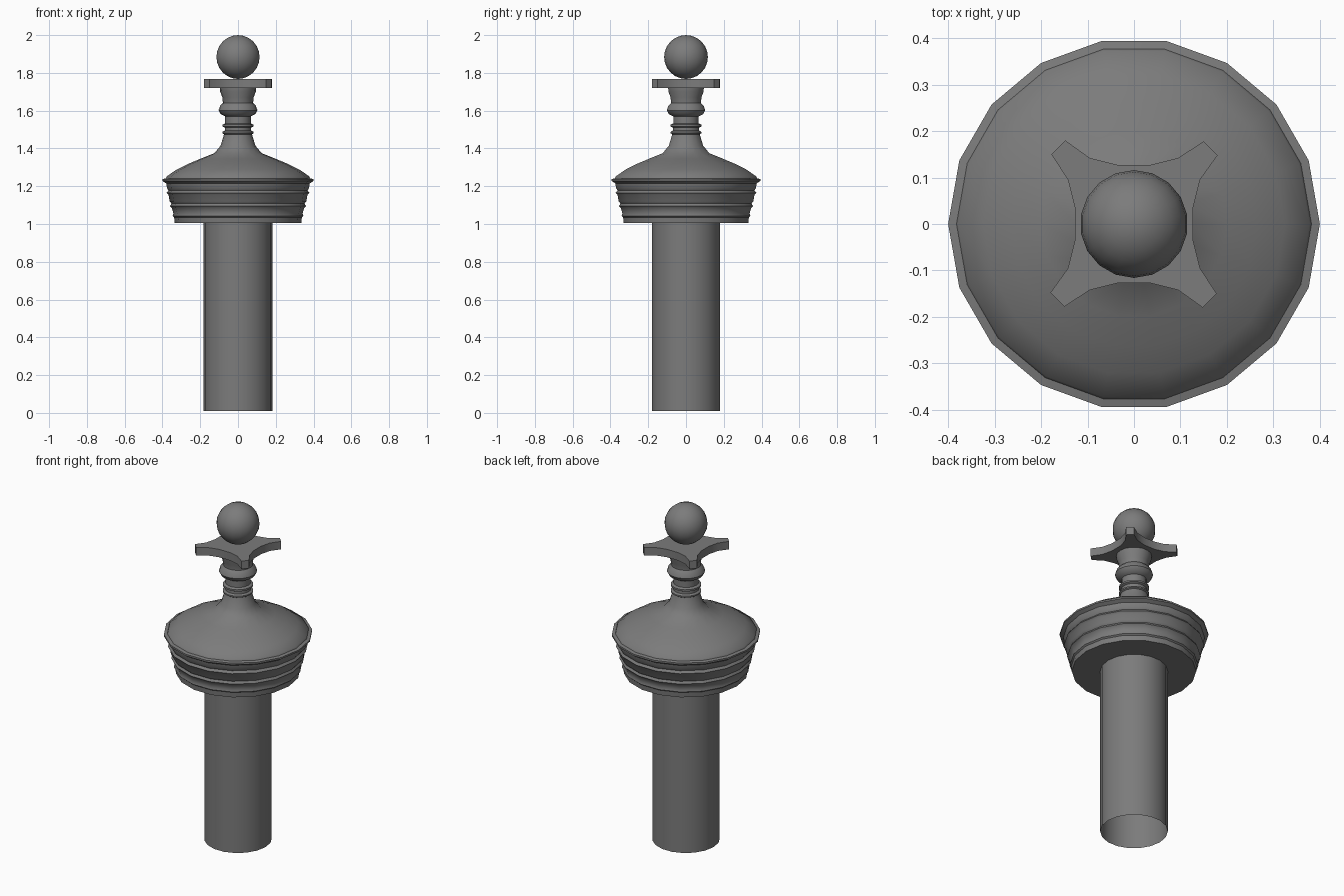
import bpy
import bmesh
import math

cube = bpy.data.objects.get("Cube")
if cube:
    bpy.data.objects.remove(cube, do_unlink=True)

SIDES = 18

stone = bpy.data.materials.new("dark grey stone")
stone.use_nodes = True
grey = (0.2, 0.2, 0.2, 1.0)
stone.diffuse_color = grey
stone.node_tree.nodes["Principled BSDF"].inputs["Base Color"].default_value = grey


def finish(name, bm, angle=35):
    """Turn a bmesh into a shaded object."""
    mesh = bpy.data.meshes.new(name)
    bm.to_mesh(mesh)
    bm.free()
    mesh.materials.append(stone)
    obj = bpy.data.objects.new(name, mesh)
    bpy.context.collection.objects.link(obj)
    bpy.ops.object.select_all(action="DESELECT")
    obj.select_set(True)
    bpy.context.view_layer.objects.active = obj
    bpy.ops.object.shade_smooth_by_angle(angle=math.radians(angle))
    return obj


def lathe(name, profile, cap_bottom=False, cap_top=False):
    """Revolve (radius, height) points, listed from the bottom up."""
    bm = bmesh.new()
    rings = []
    for r, z in profile:
        rings.append([bm.verts.new((r * math.cos(math.tau * i / SIDES),
                                    r * math.sin(math.tau * i / SIDES), z))
                      for i in range(SIDES)])
    for low, high in zip(rings, rings[1:]):
        for i in range(SIDES):
            j = (i + 1) % SIDES
            bm.faces.new((low[i], low[j], high[j], high[i]))
    if cap_bottom:
        bm.faces.new(rings[0][::-1])
    if cap_top:
        bm.faces.new(rings[-1])
    return finish(name, bm)


# Hollow shaft, open at the foot
lathe("shaft", [(0.182, 0.01), (0.182, 1.01)])

# Stepped collar with a projecting rim
lathe("collar", [
    (0.335, 1.005), (0.338, 1.035), (0.346, 1.042), (0.342, 1.055),
    (0.350, 1.085), (0.360, 1.095), (0.352, 1.108), (0.362, 1.120),
    (0.368, 1.155), (0.378, 1.165), (0.368, 1.178), (0.376, 1.190),
    (0.380, 1.215), (0.400, 1.228), (0.400, 1.238), (0.382, 1.242),
], cap_bottom=True)

# Domed shoulder sweeping up into the neck
lathe("shoulder", [
    (0.382, 1.242), (0.378, 1.252), (0.325, 1.288), (0.265, 1.318),
    (0.200, 1.345), (0.125, 1.375), (0.092, 1.415), (0.074, 1.475),
])

# Neck with two thin rings, a bulb and a flare
lathe("neck", [
    (0.074, 1.475), (0.082, 1.480), (0.082, 1.488), (0.070, 1.495),
    (0.070, 1.510), (0.082, 1.516), (0.082, 1.526), (0.068, 1.533),
    (0.068, 1.570), (0.092, 1.582), (0.103, 1.602), (0.095, 1.625),
    (0.080, 1.640), (0.083, 1.670), (0.094, 1.700), (0.096, 1.722),
])

# Four-pointed plate with concave sides: one quarter outline, turned four times
quarter = [(0.127, -0.035), (0.127, 0.035), (0.142, 0.095), (0.180, 0.148),
           (0.150, 0.178), (0.095, 0.142)]
bm = bmesh.new()
outline = []
for k in range(4):
    c, s = round(math.cos(k * math.pi / 2)), round(math.sin(k * math.pi / 2))
    outline += [bm.verts.new((c * x - s * y, s * x + c * y, 1.72))
                for x, y in quarter]
base = bm.faces.new(outline)
top = bmesh.ops.extrude_face_region(bm, geom=[base])
bmesh.ops.translate(bm, vec=(0, 0, 0.047),
                    verts=[v for v in top["geom"] if isinstance(v, bmesh.types.BMVert)])
bmesh.ops.recalc_face_normals(bm, faces=bm.faces)
finish("star_plate", bm)

# Ball finial
bm = bmesh.new()
bmesh.ops.create_uvsphere(bm, u_segments=SIDES, v_segments=12, radius=0.116)
bmesh.ops.translate(bm, vec=(0, 0, 1.884), verts=bm.verts)
finish("ball_finial", bm)
